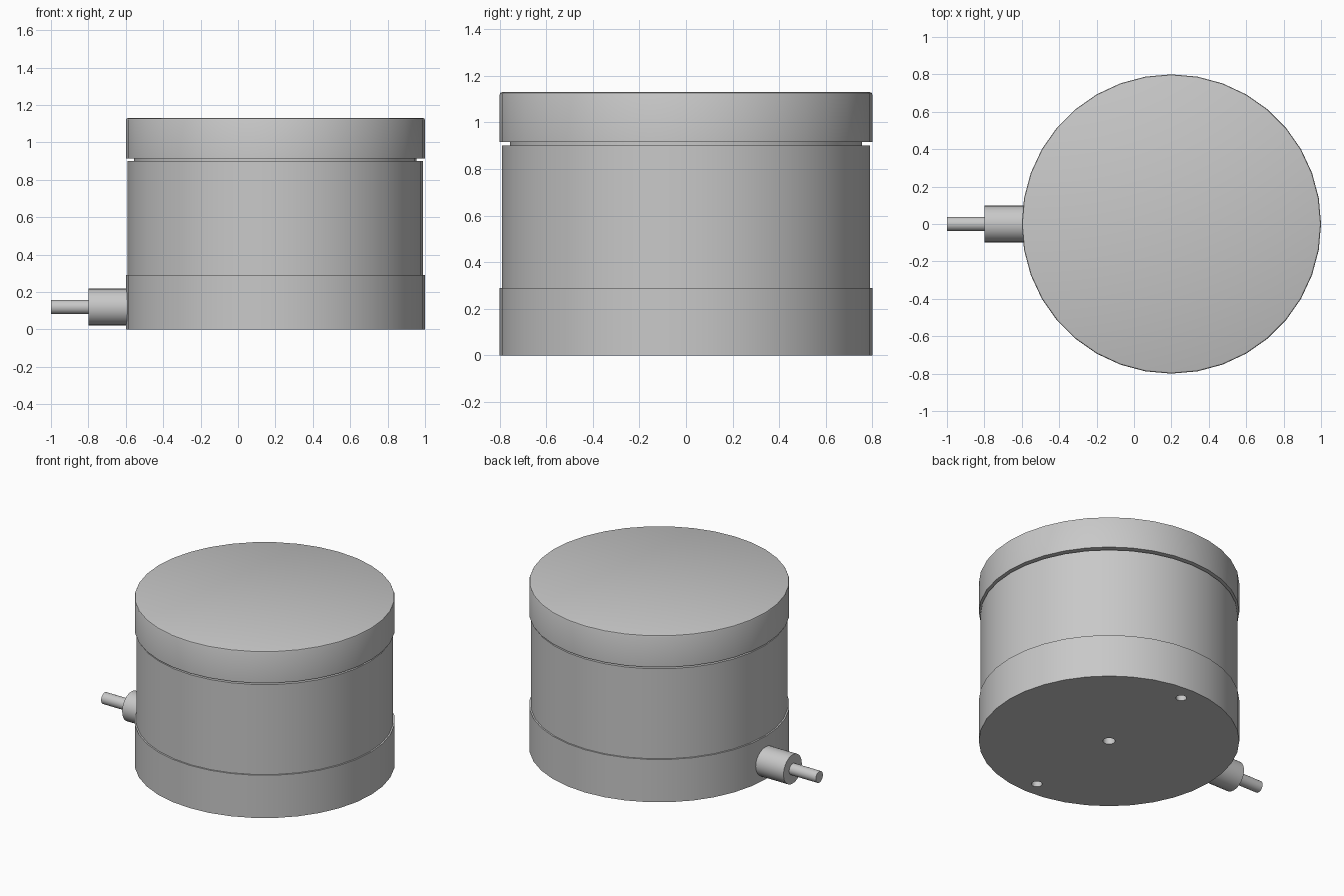
import bpy
import math

if "Cube" in bpy.data.objects:
    bpy.data.objects.remove(bpy.data.objects["Cube"], do_unlink=True)

CENTRE_X = 0.2

grey = bpy.data.materials.new("plain_grey")
grey.use_nodes = True
COLOUR = (0.58, 0.58, 0.58, 1)
grey.diffuse_color = COLOUR
grey.node_tree.nodes["Principled BSDF"].inputs["Base Color"].default_value = COLOUR


def cylinder(name, radius, start, end, sides=36, x=CENTRE_X, y=0):
    """Upright cylinder between two heights."""
    bpy.ops.mesh.primitive_cylinder_add(
        vertices=sides, radius=radius, depth=end - start,
        location=(x, y, (start + end) / 2))
    obj = bpy.context.object
    obj.name = name
    obj.data.materials.append(grey)
    return obj


def side_cylinder(name, radius, start, end, z):
    """Cylinder lying along x."""
    bpy.ops.mesh.primitive_cylinder_add(
        vertices=32, radius=radius, depth=end - start,
        location=((start + end) / 2, 0, z), rotation=(0, math.pi / 2, 0))
    obj = bpy.context.object
    obj.name = name
    obj.data.materials.append(grey)
    return obj


def apply_modifier(obj, modifier):
    bpy.ops.object.select_all(action="DESELECT")
    obj.select_set(True)
    bpy.context.view_layer.objects.active = obj
    bpy.ops.object.modifier_apply(modifier=modifier.name)


# Stacked housing: base, body, recessed neck and cap
base = cylinder("base", 0.8, 0, 0.29)
body = cylinder("body", 0.79, 0.29, 0.9)
neck = cylinder("neck", 0.755, 0.9, 0.915)
cap = cylinder("cap", 0.8, 0.915, 1.13)

# Softened top rim of the cap
bevel_weight = cap.data.attributes.new("bevel_weight_edge", "FLOAT", "EDGE")
for edge in cap.data.edges:
    if all(cap.data.vertices[v].co.z > 0 for v in edge.vertices):
        bevel_weight.data[edge.index].value = 1
bevel = cap.modifiers.new("rim", "BEVEL")
bevel.limit_method = "WEIGHT"
bevel.width = 0.01
bevel.segments = 2
apply_modifier(cap, bevel)

# Mounting holes in the underside
for y, radius in ((-0.69, 0.033), (0, 0.038), (0.69, 0.033)):
    cutter = cylinder("hole_cutter", radius, -0.1, 0.15, 24, y=y)
    cutter.hide_render = True
    hole = base.modifiers.new("hole", "BOOLEAN")
    hole.operation = "DIFFERENCE"
    hole.solver = "EXACT"
    hole.object = cutter
    apply_modifier(base, hole)
    bpy.data.objects.remove(cutter, do_unlink=True)

# Cable outlet on the right side
gland = side_cylinder("cable_gland", 0.098, -0.8, -0.58, 0.12)
cable = side_cylinder("cable", 0.038, -1, -0.78, 0.12)

# Smooth walls with crisp rims
for part in (base, body, neck, cap, gland, cable):
    bpy.ops.object.select_all(action="DESELECT")
    part.select_set(True)
    bpy.context.view_layer.objects.active = part
    bpy.ops.object.shade_smooth_by_angle(angle=math.radians(30))
